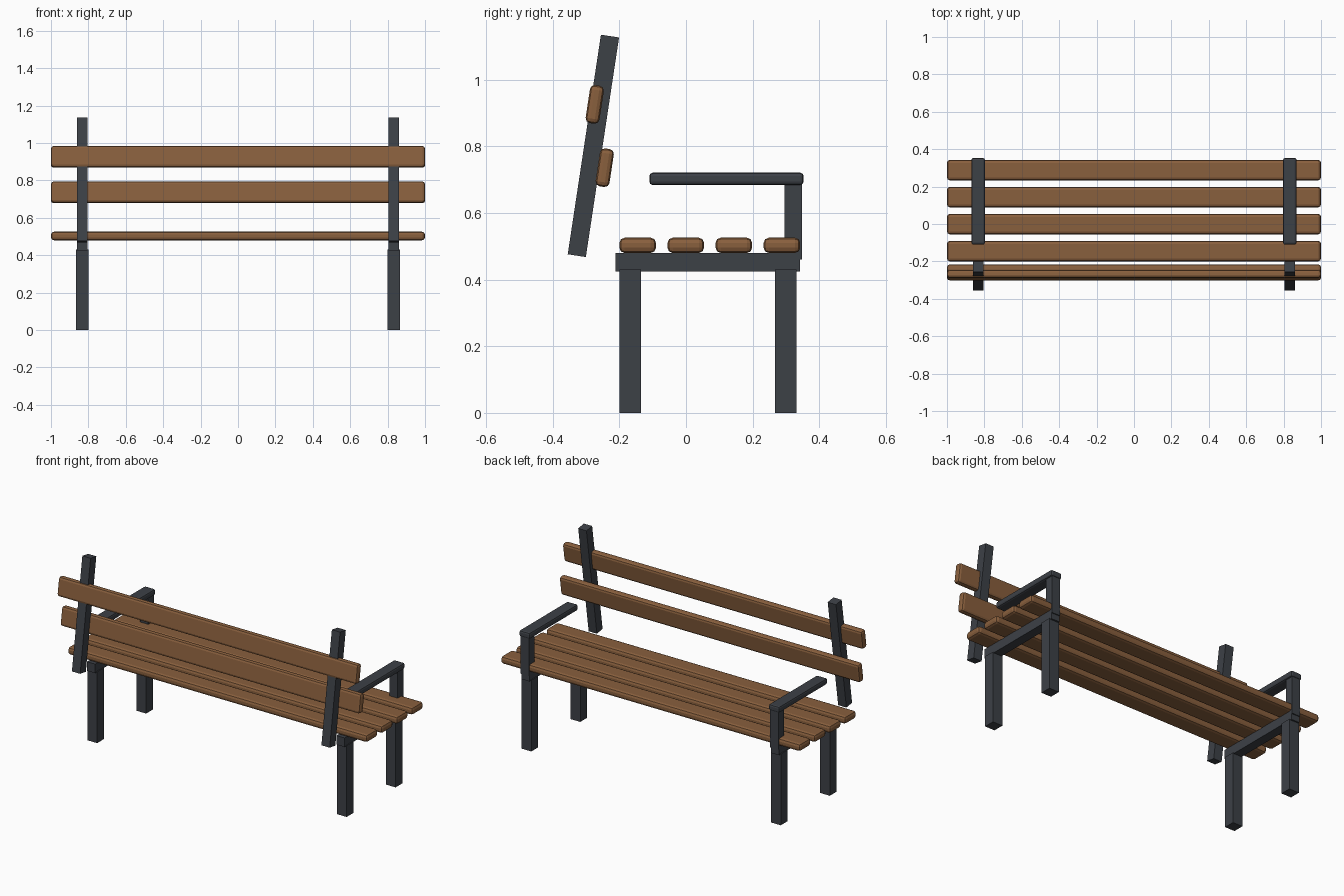
import bpy
import math
from mathutils import Vector

if "Cube" in bpy.data.objects:
    bpy.data.objects.remove(bpy.data.objects["Cube"], do_unlink=True)


def make_material(name, rgb):
    mat = bpy.data.materials.new(name)
    mat.use_nodes = True
    colour = (*rgb, 1.0)
    mat.diffuse_color = colour
    mat.node_tree.nodes["Principled BSDF"].inputs["Base Color"].default_value = colour
    return mat


wood = make_material("brown wood", (0.25, 0.115, 0.047))
metal = make_material("dark grey metal", (0.046, 0.052, 0.062))

LEAN = math.radians(-8.6)   # tilt of the backrest
FRAME_X = 0.833             # side frames, mirrored


def box(name, centre, size, mat, tilt=0.0, bevel=0.0):
    bpy.ops.mesh.primitive_cube_add(size=1, location=centre)
    obj = bpy.context.object
    obj.name = name
    obj.scale = size
    bpy.ops.object.transform_apply(location=False, rotation=False, scale=True)
    obj.rotation_euler.x = tilt
    obj.data.materials.append(mat)
    if bevel:
        mod = obj.modifiers.new("rounded edges", 'BEVEL')
        mod.width = bevel
        mod.segments = 2
    return obj


def span_box(name, x, width, y0, y1, z0, z1, mat, bevel=0.0):
    return box(name, (x, (y0 + y1) / 2, (z0 + z1) / 2),
               (width, y1 - y0, z1 - z0), mat, bevel=bevel)


# Seat slats
for i in range(4):
    box(f"seat_slat_{i + 1}", (0, -0.145 + i * 0.1443, 0.503),
        (2.0, 0.11, 0.046), wood, bevel=0.016)

# Backrest slats, one on each face of the posts
for name, y, z in (("lower_back_slat", -0.244, 0.736),
                   ("upper_back_slat", -0.274, 0.926)):
    box(name, (0, y, z), (2.0, 0.042, 0.115), wood, LEAN, bevel=0.014)

# Side frames
for side, sign in (("left", 1), ("right", -1)):
    x = sign * FRAME_X
    span_box(f"{side}_rear_leg", x, 0.065, -0.2, -0.135, 0, 0.43, metal)
    span_box(f"{side}_front_leg", x, 0.065, 0.267, 0.332, 0, 0.43, metal)
    span_box(f"{side}_seat_rail", x, 0.055, -0.212, 0.342, 0.425, 0.48, metal)
    span_box(f"{side}_arm_post", x, 0.054, 0.295, 0.348, 0.46, 0.69, metal)
    span_box(f"{side}_armrest", x, 0.072, -0.11, 0.353, 0.684, 0.721, metal, bevel=0.01)

    # Leaning backrest post
    foot, top = Vector((x, -0.328, 0.472)), Vector((x, -0.228, 1.131))
    box(f"{side}_back_post", (foot + top) / 2,
        (0.055, 0.055, (top - foot).length), metal, LEAN)
